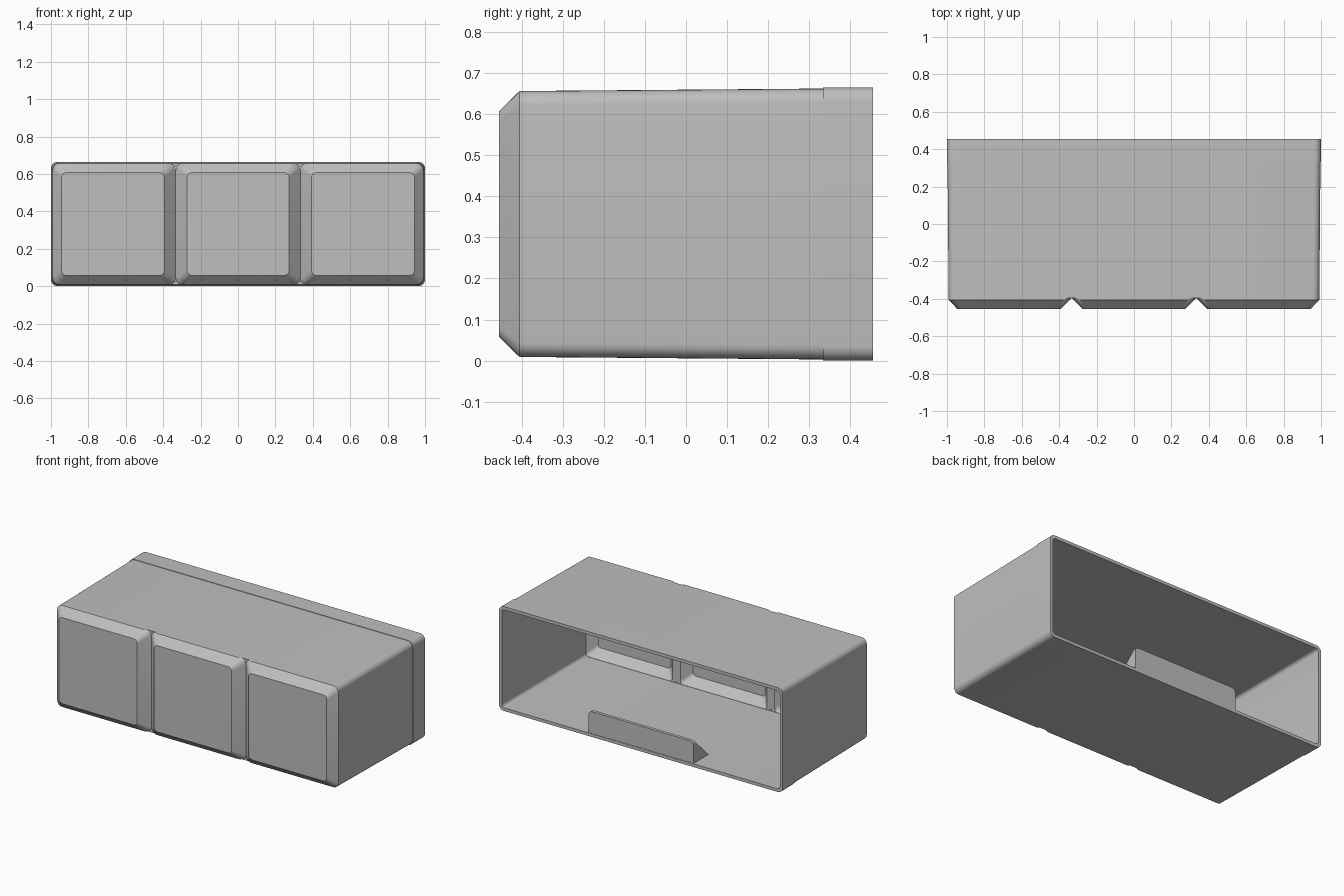
import bpy
import bmesh
from math import sin, cos, pi

cube = bpy.data.objects.get("Cube")
if cube:
    bpy.data.objects.remove(cube, do_unlink=True)

grey = bpy.data.materials.new("light grey plastic")
grey.use_nodes = True
colour = (0.52, 0.52, 0.52, 1)
grey.diffuse_color = colour
grey.node_tree.nodes["Principled BSDF"].inputs["Base Color"].default_value = colour

MID = 0.3325   # centre height of the case
WALL = 0.02
SEG = 6


def rounded_ring(y, x0, x1, z0, z1, r):
    """Rounded rectangle in the plane at depth y."""
    corners = [(x1 - r, z1 - r), (x0 + r, z1 - r), (x0 + r, z0 + r), (x1 - r, z0 + r)]
    pts = []
    for i, (cx, cz) in enumerate(corners):
        for s in range(SEG + 1):
            a = (i + s / SEG) * pi / 2
            pts.append((cx + r * cos(a), y, cz + r * sin(a)))
    return pts


def case_ring(y, half_w, half_h, r):
    return rounded_ring(y, -half_w, half_w, MID - half_h, MID + half_h, r)


def loft(name, rings, closed=False):
    """Skin a chain of rings, either capped at both ends or joined in a loop."""
    bm = bmesh.new()
    loops = [[bm.verts.new(p) for p in ring] for ring in rings]
    pairs = list(zip(loops, loops[1:]))
    if closed:
        pairs.append((loops[-1], loops[0]))
    else:
        bm.faces.new(loops[0])
        bm.faces.new(loops[-1])
    for a, b in pairs:
        for i in range(len(a)):
            j = (i + 1) % len(a)
            bm.faces.new((a[i], a[j], b[j], b[i]))
    bmesh.ops.recalc_face_normals(bm, faces=bm.faces)
    mesh = bpy.data.meshes.new(name)
    bm.to_mesh(mesh)
    bm.free()
    mesh.materials.append(grey)
    obj = bpy.data.objects.new(name, mesh)
    bpy.context.collection.objects.link(obj)
    return obj


parts = []

# Tapered tube, stepping out to a slightly larger band at the open back
FRONT, STEP, BACK = -0.395, 0.333, 0.455
parts.append(loft("case_walls", [
    case_ring(FRONT, 0.991, 0.3235, 0.035),
    case_ring(STEP, 0.997, 0.3295, 0.035),
    case_ring(STEP, 1.0, 0.3325, 0.035),
    case_ring(BACK, 1.0, 0.3325, 0.035),
    case_ring(BACK, 1.0 - WALL, 0.3325 - WALL, 0.02),
    case_ring(FRONT, 0.991 - WALL, 0.3235 - WALL, 0.02),
], closed=True))

# Three hollow front panels with bevelled rims, meeting in V grooves
EDGE, GROOVE = 0.991, 0.333
for name, x0, x1 in (("right_panel", -EDGE, -GROOVE),
                     ("middle_panel", -GROOVE, GROOVE),
                     ("left_panel", GROOVE, EDGE)):
    def cell(y, outer, inner, dz, r):
        """Inset the cell at the case side, the groove side and in height."""
        left = outer if x0 == -EDGE else inner
        right = outer if x1 == EDGE else inner
        return rounded_ring(y, x0 + left, x1 - right,
                            MID - 0.3235 + dz, MID + 0.3235 - dz, r)
    parts.append(loft(name, [
        cell(-0.435, 0.068, 0.078, 0.068, 0.02),
        cell(-0.378, 0.021, 0.028, 0.021, 0.02),
        cell(-0.378, 0.004, 0.0, 0.004, 0.03),
        cell(FRONT, 0.004, 0.0, 0.004, 0.03),
        cell(FRONT, 0.0, 0.0, 0.0, 0.035),
        cell(-0.405, 0.0, 0.01, 0.0, 0.035),
        cell(-0.455, 0.047, 0.06, 0.049, 0.025),
    ]))

# Wedge-shaped catch on the floor at the back opening
parts.append(loft("floor_catch", [
    rounded_ring(0.452, -0.37, 0.37, 0.004, 0.16, 0.025),
    rounded_ring(0.432, -0.37, 0.37, 0.004, 0.16, 0.025),
    rounded_ring(0.30, -0.37, 0.37, 0.004, 0.02, 0.005),
]))

# Smooth the rounded corners, keep the bevels crisp
bpy.ops.object.select_all(action='DESELECT')
for obj in parts:
    obj.select_set(True)
bpy.context.view_layer.objects.active = parts[0]
bpy.ops.object.shade_smooth_by_angle(angle=pi / 6)
